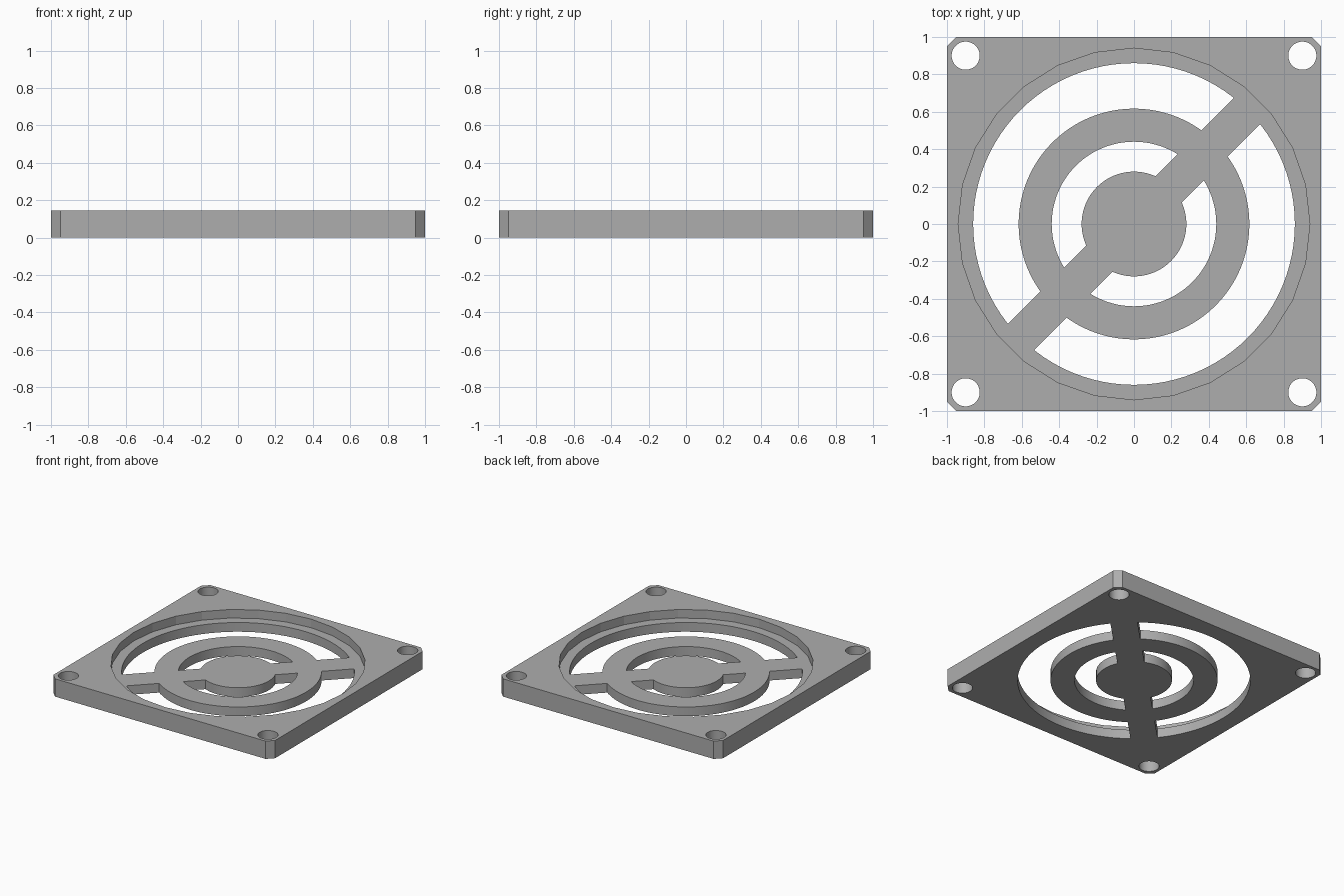
import bpy
import math

H = 0.145        # total thickness
GRILL = 0.075    # thickness of the grill and ledge
HOLE = 0.9       # screw hole offset

if "Cube" in bpy.data.objects:
    bpy.data.objects.remove(bpy.data.objects["Cube"], do_unlink=True)

grey = bpy.data.materials.new("grey plastic")
grey.use_nodes = True
colour = (0.42, 0.42, 0.42, 1)
grey.diffuse_color = colour
grey.node_tree.nodes["Principled BSDF"].inputs["Base Color"].default_value = colour


def prism(name, points, z0, z1):
    """Extrude a flat outline between two heights."""
    n = len(points)
    verts = [(x, y, z) for z in (z0, z1) for x, y in points]
    faces = [tuple(reversed(range(n))), tuple(range(n, 2 * n))]
    faces += [(i, (i + 1) % n, n + (i + 1) % n, n + i) for i in range(n)]
    mesh = bpy.data.meshes.new(name)
    mesh.from_pydata(verts, [], faces)
    mesh.materials.append(grey)
    ob = bpy.data.objects.new(name, mesh)
    bpy.context.scene.collection.objects.link(ob)
    return ob


def circle(r, n=96, cx=0, cy=0):
    return [(cx + r * math.cos(math.tau * i / n), cy + r * math.sin(math.tau * i / n))
            for i in range(n)]


def combine(ob, other, operation):
    """Apply a boolean and remove the helper."""
    mod = ob.modifiers.new(operation, 'BOOLEAN')
    mod.operation = operation
    mod.solver = 'EXACT'
    mod.object = other
    other.hide_render = True
    bpy.context.view_layer.update()
    graph = bpy.context.evaluated_depsgraph_get()
    mesh = bpy.data.meshes.new_from_object(ob.evaluated_get(graph))
    ob.modifiers.clear()
    ob.data = mesh
    bpy.data.objects.remove(other, do_unlink=True)


def cut(ob, points, z0=-0.1, z1=H + 0.1):
    combine(ob, prism("cutter", points, z0, z1), 'DIFFERENCE')


# Square frame with clipped corners, a stepped recess and screw holes
c = 0.95
outline = [(1, -c), (1, c), (c, 1), (-c, 1), (-1, c), (-1, -c), (-c, -1), (c, -1)]
frame = prism("grill_frame", outline, 0, H)
cut(frame, circle(0.94, 28), GRILL)
cut(frame, circle(0.86))
for sx in (-1, 1):
    for sy in (-1, 1):
        cut(frame, circle(0.075, 48, sx * HOLE, sy * HOLE))

# Concentric ring and hub
ring = prism("grill_ring", circle(0.617), 0, GRILL)
cut(ring, circle(0.44))
hub = prism("grill_hub", circle(0.28), 0, GRILL)

# Diagonal bar reaching into the frame ledge
a = math.sqrt(0.5)
bar = prism("diagonal_bar",
            [((u - v) * a, (u + v) * a)
             for u, v in ((-0.9, -0.1), (0.9, -0.1), (0.9, 0.1), (-0.9, 0.1))],
            0, GRILL)

# Fuse everything into one solid
for part in (ring, hub, bar):
    combine(frame, part, 'UNION')

# Smooth the round walls while keeping edges sharp
bpy.context.view_layer.objects.active = frame
frame.select_set(True)
bpy.ops.object.shade_smooth_by_angle(angle=math.radians(10))
